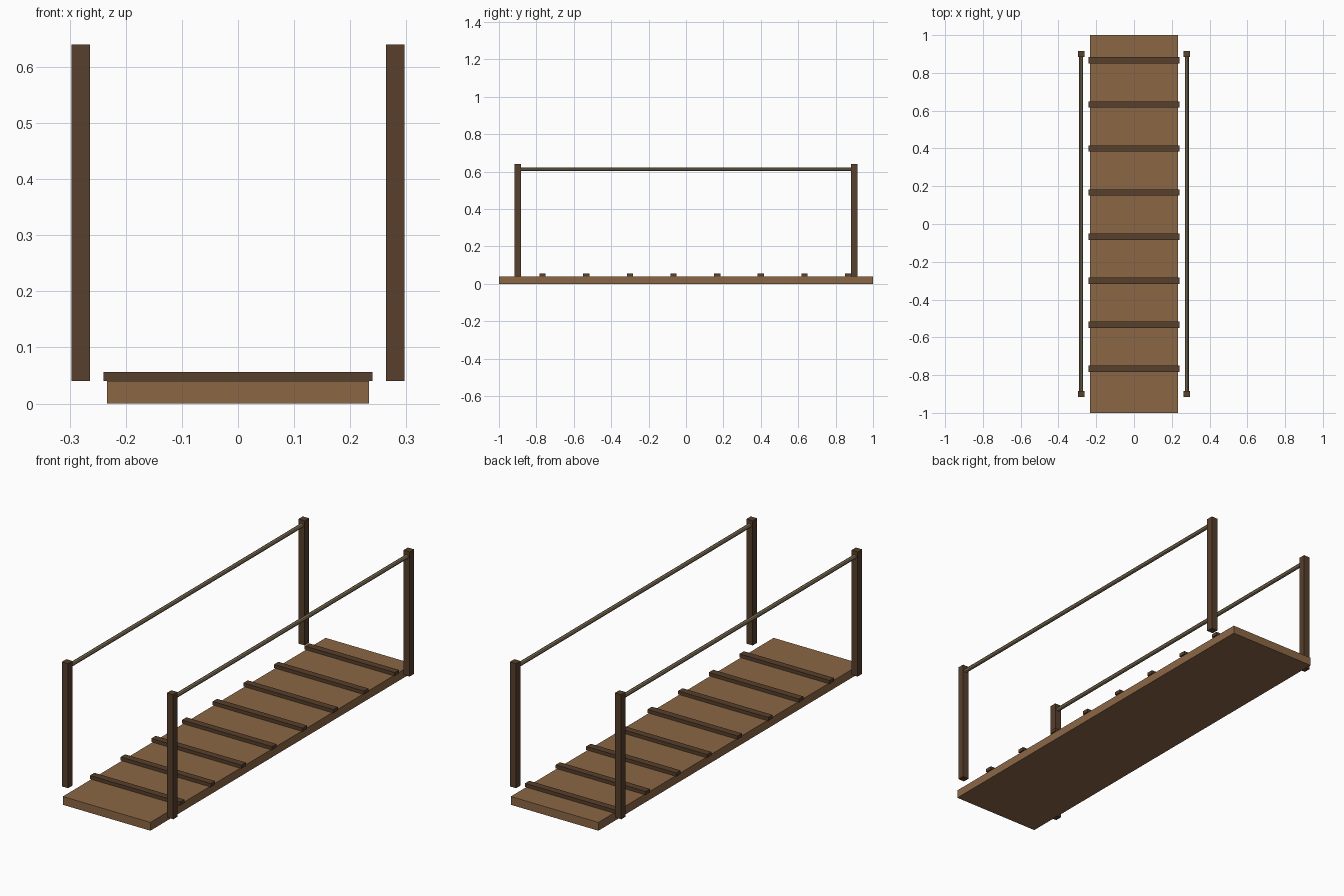
import bpy, math

if "Cube" in bpy.data.objects:
    bpy.data.objects.remove(bpy.data.objects["Cube"])


def material(name, rgb):
    m = bpy.data.materials.new(name)
    m.diffuse_color = (*rgb, 1)
    m.use_nodes = True
    m.node_tree.nodes["Principled BSDF"].inputs["Base Color"].default_value = m.diffuse_color
    return m


plank_wood = material("plank_wood", (0.26, 0.135, 0.06))
dark_wood = material("dark_wood", (0.095, 0.05, 0.025))
rope = material("rope", (0.25, 0.19, 0.11))


def box(name, centre, size, mat):
    bpy.ops.mesh.primitive_cube_add(size=1, location=centre)
    o = bpy.context.object
    o.name = name
    o.scale = size
    bpy.ops.object.transform_apply(location=False, rotation=False, scale=True)
    o.data.materials.append(mat)
    return o


# Walking deck
box("deck", (0, 0, 0.02), (0.4667, 2, 0.04), plank_wood)

# Cross cleats, evenly spaced from the front end
for i in range(8):
    y = -1 + 0.2333 * (i + 1)
    box(f"cleat_{i + 1}", (0, y, 0.0483), (0.48, 0.0333, 0.0167), dark_wood)

# Posts and hand rails on both sides
for side, sx in (("left", -1), ("right", 1)):
    x = sx * 0.28
    for end, sy in (("front", -1), ("back", 1)):
        box(f"{end}_{side}_post", (x, sy * 0.9, 0.34), (0.0333, 0.0333, 0.6), dark_wood)
    bpy.ops.mesh.primitive_cylinder_add(vertices=8, radius=0.01, depth=1.8,
                                        location=(x, 0, 0.6133),
                                        rotation=(math.pi / 2, 0, 0))
    rail = bpy.context.object
    rail.name = f"{side}_hand_rail"
    rail.data.materials.append(rope)
